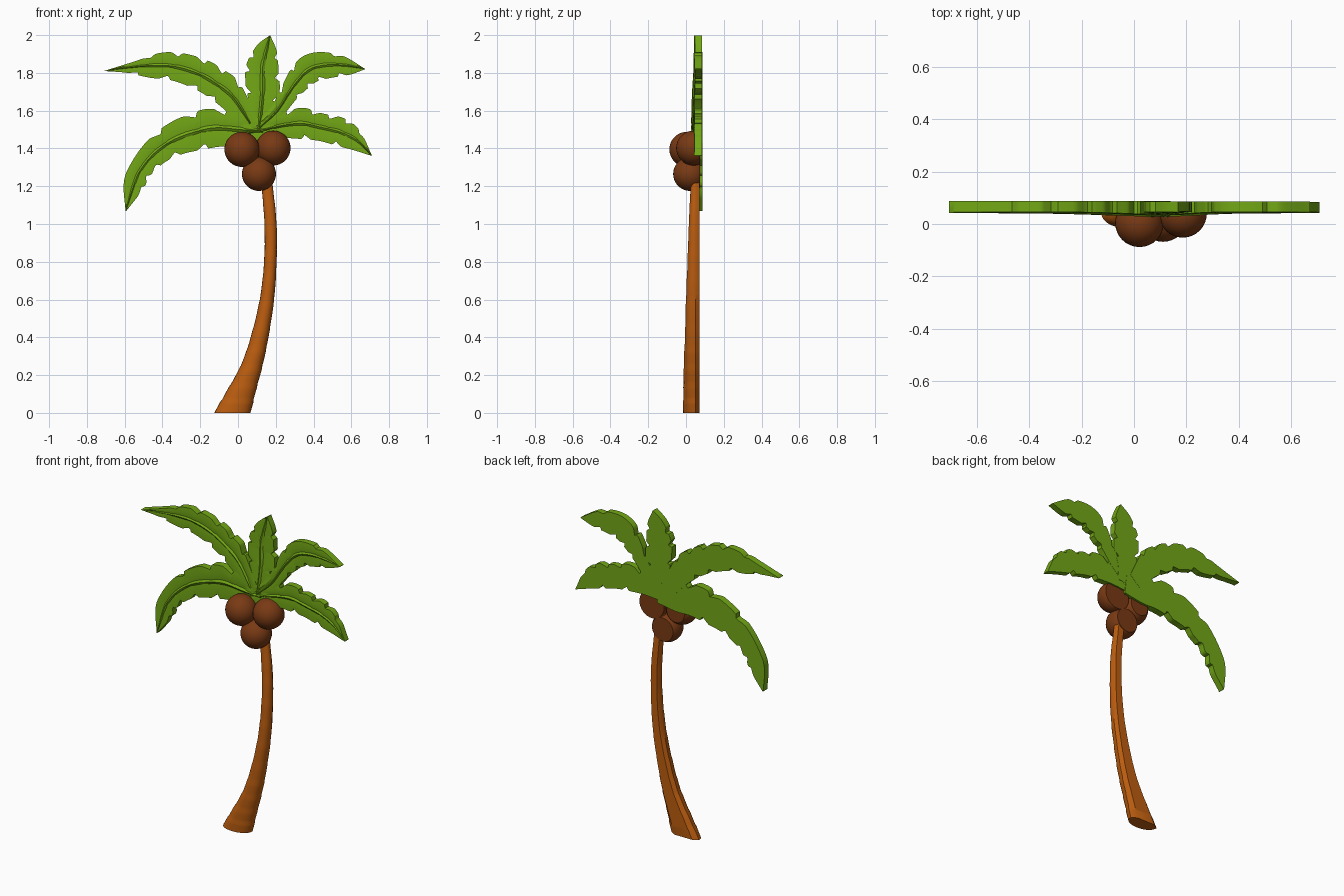
import bpy, bmesh, math
from mathutils import Vector

if "Cube" in bpy.data.objects:
    bpy.data.objects.remove(bpy.data.objects["Cube"])

BACK = 0.088  # flat rear plane of the leaves


def material(name, rgb):
    m = bpy.data.materials.new(name)
    m.diffuse_color = (*rgb, 1)
    m.use_nodes = True
    m.node_tree.nodes["Principled BSDF"].inputs["Base Color"].default_value = m.diffuse_color
    return m


GREEN = material("leaf green", (0.17, 0.39, 0.008))
BARK = material("bark orange brown", (0.50, 0.11, 0.005))
HUSK = material("coconut brown", (0.19, 0.042, 0.007))


def finish(bm, name, mat, angle):
    bmesh.ops.recalc_face_normals(bm, faces=bm.faces)
    me = bpy.data.meshes.new(name)
    bm.to_mesh(me)
    bm.free()
    me.materials.append(mat)
    ob = bpy.data.objects.new(name, me)
    bpy.context.collection.objects.link(ob)
    bpy.ops.object.select_all(action='DESELECT')
    ob.select_set(True)
    bpy.context.view_layer.objects.active = ob
    bpy.ops.object.shade_smooth_by_angle(angle=math.radians(angle))
    return ob


def spline(pts, u):
    """Catmull-Rom point at u in 0..1 along a list of tuples."""
    p = [Vector(q) for q in pts]
    n = len(p) - 1
    i = min(int(u * n), n - 1)
    t = u * n - i
    b, c = p[i], p[i + 1]
    a = p[i - 1] if i else b * 2 - c
    d = p[i + 2] if i + 2 <= n else c * 2 - b
    return 0.5 * (2 * b + (c - a) * t + (2 * a - 5 * b + 4 * c - d) * t * t
                  + (3 * b - a - 3 * c + d) * t ** 3)


def loft(bm, sections):
    """Skin closed sections and cap both ends."""
    rows = [[bm.verts.new(co) for co in s] for s in sections]
    n = len(rows[0])
    for r, s in zip(rows, rows[1:]):
        for j in range(n):
            k = (j + 1) % n
            bm.faces.new((r[j], r[k], s[k], s[j]))
    bm.faces.new(rows[0])
    bm.faces.new(rows[-1])


def notch(u, cuts):
    """Sawtooth tear: steep toward the base, gentle toward the tip."""
    depth = 0
    for c in cuts:
        d = u - c
        depth = max(depth, 1 - d / 0.055 if d >= 0 else 1 + d / 0.014)
    return 0.3 * depth


def leaf(name, upper, lower, cuts_up, cuts_low, shift):
    bm = bmesh.new()
    sections = []
    steps = 84
    back = BACK - shift
    for i in range(steps + 1):
        u = min(i / steps, 0.996)
        a, b = spline(upper, u), spline(lower, u)
        mid = (a + b) / 2
        a = a.lerp(mid, notch(u, cuts_up))
        b = b.lerp(mid, notch(u, cuts_low))
        edge = 0.036 + 0.010 * min(1, u * 2)
        # front runs edge, blade, crease, raised rib, crease, blade, edge
        front = [(a, 0, 0), (a, 0.5, -0.004), (a, 0.86, 0.002), (a, 1, -0.009),
                 (b, 0.86, 0.002), (b, 0.5, -0.001), (b, 0, 0.003)]
        s = []
        for side, f, dy in front:
            q = side.lerp(mid, f)
            s.append((q.x, edge + dy * (1 - 0.6 * u), q.y))
        s += [(b.x, back, b.y), (a.x, back, a.y)]
        sections.append(s)
    loft(bm, sections)
    finish(bm, name, GREEN, 30)


# Leaves: upper and lower outlines from crown to tip, in (x, z)
leaf("leaf_upper_left",
     [(.10, 1.565), (.01, 1.745), (-.065, 1.81), (-.17, 1.87), (-.30, 1.905),
      (-.415, 1.905), (-.55, 1.86), (-.71, 1.81)],
     [(.03, 1.50), (-.055, 1.59), (-.14, 1.66), (-.23, 1.715), (-.35, 1.76),
      (-.47, 1.775), (-.585, 1.80), (-.71, 1.81)],
     (.14, .30, .43, .58, .76), (.27, .42, .60, .80), 0)
leaf("leaf_lower_left",
     [(.125, 1.555), (.01, 1.59), (-.125, 1.61), (-.225, 1.595), (-.37, 1.53),
      (-.485, 1.435), (-.57, 1.315), (-.605, 1.215), (-.595, 1.065)],
     [(.14, 1.43), (.01, 1.41), (-.09, 1.41), (-.18, 1.395), (-.295, 1.37),
      (-.39, 1.325), (-.465, 1.255), (-.505, 1.18), (-.595, 1.065)],
     (.20, .38, .55), (.36, .53, .67, .76, .86), 0.001)
leaf("leaf_top",
     [(.03, 1.50), (.055, 1.635), (.04, 1.74), (.045, 1.845), (.10, 1.945), (.17, 2.0)],
     [(.19, 1.50), (.19, 1.60), (.22, 1.70), (.215, 1.81), (.205, 1.915), (.17, 2.0)],
     (.32, .54, .68), (.30, .52, .72), 0.002)
leaf("leaf_upper_right",
     [(.085, 1.53), (.175, 1.62), (.23, 1.725), (.28, 1.82), (.34, 1.885),
      (.43, 1.91), (.555, 1.89), (.675, 1.82)],
     [(.125, 1.475), (.23, 1.565), (.30, 1.65), (.36, 1.71), (.42, 1.755),
      (.50, 1.775), (.59, 1.79), (.675, 1.82)],
     (.26, .44, .80), (.33, .47, .60, .78), 0.003)
leaf("leaf_lower_right",
     [(.06, 1.53), (.165, 1.56), (.255, 1.595), (.345, 1.615), (.45, 1.585),
      (.56, 1.56), (.645, 1.495), (.71, 1.36)],
     [(.06, 1.44), (.155, 1.45), (.245, 1.455), (.335, 1.45), (.43, 1.44),
      (.52, 1.415), (.615, 1.39), (.71, 1.36)],
     (.30, .50, .62, .74, .86), (.45, .70), 0.004)


# Trunk: curved, tapering, rounded front and bevelled flat back
# stations are (centre x, half width, front y, z)
TRUNK = [(-.030, .097, -.016, 0), (.015, .078, -.014, .11), (.072, .058, -.011, .25),
         (.114, .047, -.006, .40), (.153, .038, .000, .60), (.171, .033, .008, .80),
         (.172, .032, .015, 1.0), (.154, .030, .024, 1.2), (.125, .028, .032, 1.44)]
bm = bmesh.new()
sections = []
for i in range(61):
    cx, w, fy, z = spline(TRUNK, i / 60)
    ring = 1 + 0.035 * ((i % 5) / 4 - 0.5)   # subtle growth rings
    w *= ring
    d = (0.05 - fy) * ring
    s = [(cx - w * math.cos(t), 0.05 - d * math.sin(t) ** 0.8, z)
         for t in (math.pi * k / 14 for k in range(1, 14))]
    s = [(cx - w, 0.05, z)] + s + [(cx + w, 0.05, z),
                                  (cx + 0.65 * w, 0.071, z), (cx - 0.65 * w, 0.071, z)]
    sections.append(s)
loft(bm, sections)
finish(bm, "trunk", BARK, 35)

# Coconuts: spheres sliced flat at the back
for name, co, r in (("coconut_left", (.021, .005, 1.395), .093),
                    ("coconut_right", (.186, .040, 1.402), .092),
                    ("coconut_bottom", (.111, .022, 1.265), .090)):
    bm = bmesh.new()
    bmesh.ops.create_uvsphere(bm, u_segments=32, v_segments=18, radius=r)
    bmesh.ops.translate(bm, verts=bm.verts, vec=co)
    cut = bmesh.ops.bisect_plane(bm, geom=bm.verts[:] + bm.edges[:] + bm.faces[:],
                                 plane_co=(0, 0.074, 0), plane_no=(0, 1, 0), clear_outer=True)
    edges = [e for e in cut["geom_cut"] if isinstance(e, bmesh.types.BMEdge)]
    bmesh.ops.contextual_create(bm, geom=edges)
    finish(bm, name, HUSK, 35)
